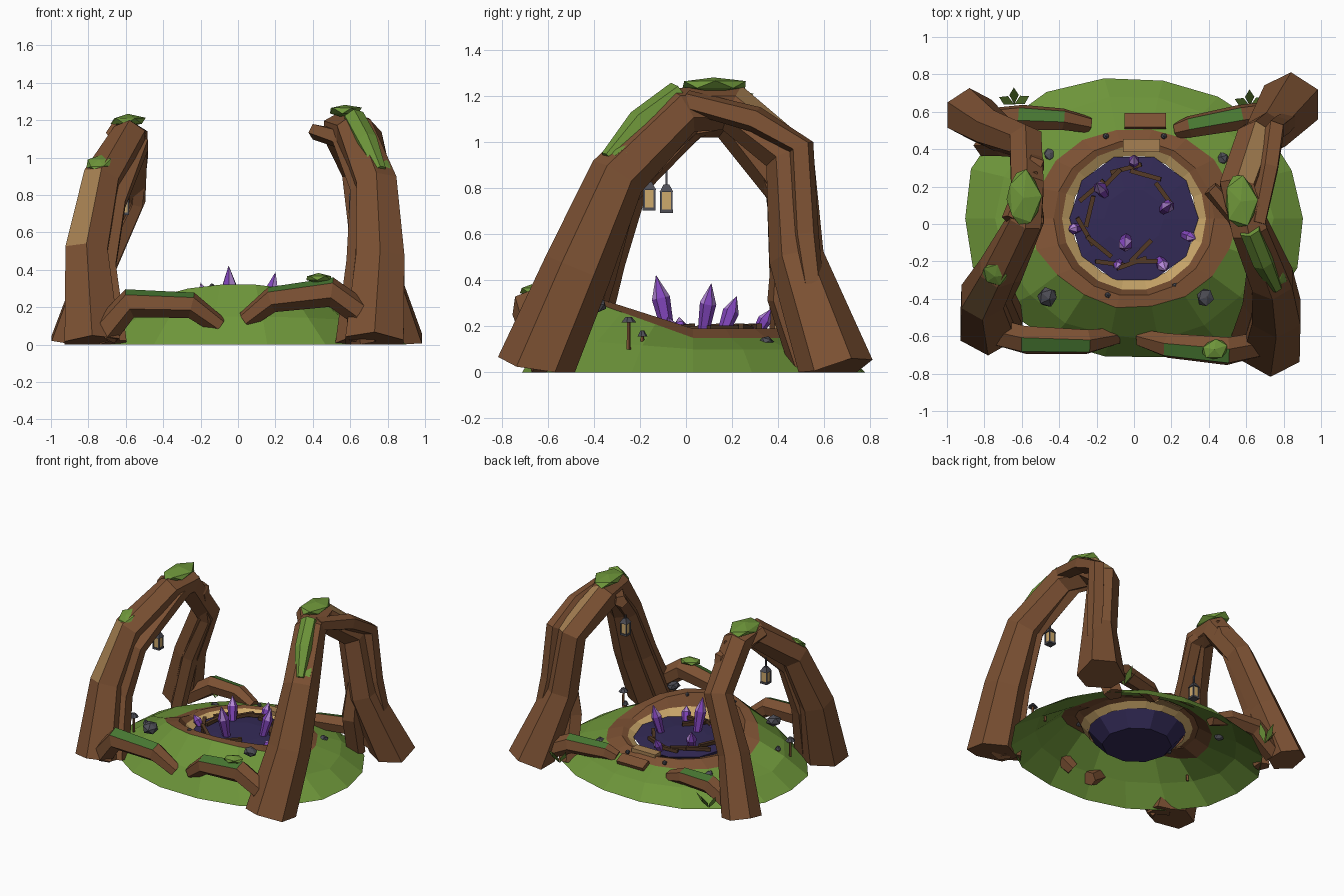
import bpy, bmesh, math, random
from mathutils import Vector, Matrix

random.seed(4)
cube = bpy.data.objects.get("Cube")
if cube:
    bpy.data.objects.remove(cube)


def material(name, *rgb):
    linear = [((c / 255 + .055) / 1.055) ** 2.4 for c in rgb] + [1]
    mat = bpy.data.materials.new(name)
    mat.use_nodes = True
    mat.diffuse_color = linear
    mat.node_tree.nodes["Principled BSDF"].inputs["Base Color"].default_value = linear
    return mat


BARK = material("bark_brown", 124, 81, 51)
PALE = material("pale_bark", 166, 128, 82)
SAND = material("sand_tan", 206, 170, 108)
GRASS = material("grass_green", 110, 150, 58)
MOSS = material("moss_green", 72, 120, 50)
WOOD = material("dark_wood", 84, 58, 38)
WATER = material("pool_indigo", 52, 43, 88)
CRYSTAL = material("crystal_purple", 130, 70, 188)
LILAC = material("crystal_lilac", 180, 136, 216)
STONE = material("stone_grey", 78, 78, 86)


def finish(name, bm, *mats, recalc=True):
    if recalc:
        bmesh.ops.recalc_face_normals(bm, faces=bm.faces)
    mesh = bpy.data.meshes.new(name)
    bm.to_mesh(mesh)
    bm.free()
    for mat in mats:
        mesh.materials.append(mat)
    obj = bpy.data.objects.new(name, mesh)
    bpy.context.collection.objects.link(obj)
    return obj


def limb(name, path, ref, paint=(), sides=6, mats=(BARK, PALE, MOSS)):
    """Faceted tube through (x, y, z, radius) points; paint = (segment, direction, slot)."""
    bm = bmesh.new()
    pts = [Vector(p[:3]) for p in path]
    rings = []
    for i, p in enumerate(pts):
        t = (pts[min(i + 1, len(pts) - 1)] - pts[max(i - 1, 0)]).normalized()
        u = Vector(ref)
        u = (u - t * u.dot(t)).normalized()
        v = t.cross(u)
        ring = []
        for k in range(sides):
            a = math.tau * (k + .5) / sides
            co = p + (u * math.cos(a) + v * math.sin(a)) * path[i][3]
            co.z = max(co.z, 0)
            ring.append(bm.verts.new(co))
        rings.append(ring)
    bands = []
    for a, b in zip(rings, rings[1:]):
        bands.append([bm.faces.new((a[k], a[(k + 1) % sides], b[(k + 1) % sides], b[k]))
                      for k in range(sides)])
    bm.faces.new(rings[0][::-1])
    bm.faces.new(rings[-1])
    bmesh.ops.recalc_face_normals(bm, faces=bm.faces)
    for seg, direction, slot in paint:
        best = max(bands[seg], key=lambda f: f.normal.dot(Vector(direction)))
        best.material_index = slot
    return finish(name, bm, *mats)


def solid(name, mat, loc, size, kind="box", rot=(0, 0, 0), sides=6, top=0, rough=0):
    """Box, tapered prism or blob, scaled to full size."""
    bm = bmesh.new()
    if kind == "box":
        bmesh.ops.create_cube(bm, size=1)
    elif kind == "prism":
        bmesh.ops.create_cone(bm, cap_ends=True, segments=sides, radius1=.5, radius2=top, depth=1)
    else:
        bmesh.ops.create_icosphere(bm, subdivisions=1, radius=.5)
    for v in bm.verts:
        v.co *= 1 + random.uniform(-rough, rough)
    obj = finish(name, bm, mat)
    obj.location, obj.scale, obj.rotation_euler = loc, size, rot
    return obj


# Grass mound with dirt ring and sandy pool wall: radius, depth squash, height, front lift
def mound():
    n = 18
    bm = bmesh.new()
    rows = [(.92, .835, 0, 0), (.74, .88, .1, .5), (.55, .88, .15, 1.15), (.43, .97, .19, .7),
            (.385, 1, .18, .25), (.335, 1, .15, 0)]
    rings = []
    for i, (r, squash, z, lift) in enumerate(rows):
        ring = []
        for k in range(n):
            a = math.tau * k / n
            wob = 1 + (random.uniform(-.03, .02) if i < 3 else 0)
            ring.append(bm.verts.new((r * wob * math.cos(a),
                                      r * wob * squash * math.sin(a) + .03,
                                      z * (1 + lift * max(0, -math.sin(a))))))
        rings.append(ring)
    for i, (a, b) in enumerate(zip(rings, rings[1:])):
        for k in range(n):
            j = (k + 1) % n
            bm.faces.new((a[k], a[j], b[j], b[k])).material_index = (0, 0, 1, 1, 2)[i]
    finish("ground_mound", bm, GRASS, BARK, SAND, recalc=False)


# Pool: a faceted lens with a gently domed surface and a deep underside
def pool():
    n = 10
    bm = bmesh.new()
    rings = [[bm.verts.new((r * math.cos(math.tau * k / n), r * math.sin(math.tau * k / n) + .03, z))
              for k in range(n)] for r, z in ((.16, .18), (.345, .165), (.24, .05))]
    for a, b in zip(rings, rings[1:]):
        for k in range(n):
            j = (k + 1) % n
            bm.faces.new((a[k], a[j], b[j], b[k]))
    bm.faces.new(rings[0])
    bm.faces.new(rings[-1])
    finish("pool", bm, WATER)


mound()
pool()

# Great arches with thinner strands wound along them
X, Z = (1, 0, 0), (0, 0, 1)
limb("right_arch", [(.73, -.65, 0, .18), (.76, -.47, .45, .15), (.74, -.3, .85, .125),
                    (.62, -.02, 1.14, .11), (.55, .2, 1.15, .105), (.65, .45, .94, .11),
                    (.71, .48, .5, .12), (.84, .65, 0, .17)], X, [(4, (.5, .5, .7), 1)])
limb("right_inner_strand", [(.6, -.6, 0, .08), (.65, -.43, .45, .07), (.66, -.26, .83, .06),
                            (.56, .03, 1.1, .06), (.41, .19, 1.14, .045)], X, sides=5)
limb("right_back_strand", [(.66, .0, 1.18, .05), (.72, .3, 1.1, .06), (.75, .5, .98, .06),
                           (.78, .52, .6, .06), (.82, .55, .38, .05)], X, sides=5)
limb("right_foot_strand", [(.62, .52, 0, .07), (.65, .42, .32, .07), (.68, .43, .65, .05)], X, sides=5)
limb("left_arch", [(-.78, -.54, 0, .17), (-.81, -.39, .5, .13), (-.73, -.25, .88, .11),
                   (-.58, .02, 1.11, .1), (-.57, .2, 1.1, .1), (-.58, .44, .8, .1),
                   (-.75, .5, .42, .11), (-.88, .59, 0, .14)], X,
     [(1, (-1, -.6, .2), 1)])
limb("left_inner_strand", [(-.66, -.5, 0, .08), (-.71, -.37, .42, .07), (-.65, -.27, .76, .06),
                           (-.53, .03, 1.07, .06), (-.55, .28, 1.1, .04)], X, sides=5)
limb("left_back_strand", [(-.66, .02, 1.14, .05), (-.53, .32, 1.01, .06), (-.55, .4, .75, .05),
                          (-.7, .42, .42, .06), (-.8, .42, 0, .06)], X, sides=5)
limb("right_moss_strip", [(.62, -.03, 1.21, .06), (.69, -.2, 1.085, .06), (.76, -.34, .93, .035)],
     X, mats=(GRASS,))

# Low roots crawling over the mound, mossy on top
UP = [(1, Z, 2)]
FRONT_TILT, BACK_TILT = (0, -.4, 1), (0, .3, 1)
limb("front_left_root", [(-.72, -.58, .06, .08), (-.58, -.62, .22, .08), (-.25, -.63, .21, .07),
                         (-.1, -.6, .1, .05)], FRONT_TILT, UP)
limb("front_right_root", [(.04, -.61, .13, .05), (.18, -.65, .24, .07), (.5, -.68, .28, .08),
                          (.64, -.65, .18, .075), (.68, -.6, .02, .08)], FRONT_TILT, UP)
limb("back_left_root", [(-.8, .55, .04, .07), (-.6, .57, .17, .07), (-.38, .56, .17, .06),
                        (-.24, .53, .12, .045)], BACK_TILT, UP)
limb("back_right_root", [(.8, .6, .06, .07), (.57, .57, .17, .07), (.3, .52, .16, .06),
                         (.23, .5, .13, .045)], BACK_TILT, UP)

# Moss cushions
for i, (loc, size, rot) in enumerate([
        ((.57, .12, 1.25), (.19, .32, .07), (0, 0, .1)),
        ((-.59, .14, 1.195), (.2, .34, .07), (0, 0, .1)),
        ((.77, -.3, .95), (.11, .16, .045), (.6, .3, 0)),
        ((-.74, -.27, .97), (.15, .16, .05), (.5, -.2, 0)),
        ((.43, -.67, .355), (.17, .12, .05), (0, 0, .3))]):
    solid(f"moss_cushion_{i}", GRASS, loc, size, "blob", rot, rough=.12)

# Hanging lanterns
for side, x, y, z in (("right", .62, -.16, .71), ("left", -.61, -.085, .7)):
    solid(side + "_lantern_base", STONE, (x, y, z), (.056, .056, .014))
    solid(side + "_lantern_glass", SAND, (x, y, z + .045), (.044, .044, .08))
    solid(side + "_lantern_cap", STONE, (x, y, z + .1), (.085, .085, .034), "prism",
          (0, 0, math.pi / 4), 4, .2)
    for dx in (-1, 1):
        for dy in (-1, 1):
            solid(side + "_lantern_post", STONE, (x + dx * .023, y + dy * .023, z + .045),
                  (.008, .008, .08))
    solid(side + "_lantern_hook", STONE, (x, y, z + .2), (.01, .01, .19))

# Crystals growing from the pool: base, tip, radius
LIT = [(1, (-1, -.3, 1), 1), (1, (.4, 1, .6), 1), (1, (.3, -.5, 1), 1)]
for i, (base, tip, r) in enumerate([
        ((-.04, -.07, .14), (-.05, -.13, .42), .04), ((.15, .07, .14), (.2, .11, .385), .036),
        ((-.15, .15, .14), (-.2, .22, .33), .036), ((0, .29, .14), (0, .37, .275), .03),
        ((.25, -.05, .14), (.33, -.08, .24), .03), ((-.28, -.02, .14), (-.35, -.03, .24), .03),
        ((.13, -.18, .14), (.17, -.25, .25), .034), ((-.07, -.19, .14), (-.1, -.24, .23), .025)]):
    base, tip = Vector(base), Vector(tip)
    path = [(*base.lerp(tip, f), r * s) for f, s in ((0, .6), (.65, 1), (1, .03))]
    limb(f"crystal_{i}", path, X, LIT, mats=(CRYSTAL, LILAC))

# Driftwood planks around the pool edge
for i in range(9):
    a = math.radians(75 + i * 24)
    r = .27 if i % 2 else .24
    solid(f"driftwood_{i}", WOOD, (r * math.cos(a), r * math.sin(a) + .03, .192),
          (.17, .024, .024), rot=(0, .1, a + math.pi / 2 + random.uniform(-.4, .4)))
for i, (x, y, turn) in enumerate([(.04, -.14, .8), (.05, -.2, 0), (.16, .16, 2.2)]):
    solid(f"loose_plank_{i}", WOOD, (x, y, .192), (.15, .024, .024), rot=(0, 0, turn))

# Steps at the back of the pool
solid("sand_step", PALE, (.04, .42, .19), (.2, .07, .03))
solid("bark_step", BARK, (.06, .55, .155), (.22, .08, .03), rot=(-.4, 0, 0))

# Stones and pebbles
for i, (x, y, z, s) in enumerate([(-.46, -.39, .25, .11), (.38, -.39, .29, .1),
                                  (-.45, .37, .13, .07), (.47, .35, .13, .07)]):
    solid(f"stone_{i}", STONE, (x, y, z), (s, s, s * .7), "blob", (.3, .2, i), rough=.15)
for i, (x, y, z) in enumerate([(-.41, -.11, .21), (-.14, -.38, .31), (.22, -.33, .29),
                               (-.15, .47, .175), (.16, .47, .175)]):
    solid(f"pebble_{i}", STONE, (x, y, z), (.035, .035, .035), "blob")

# Mushrooms under the arches
for side in (-1, 1):
    for j, (x, y, z, h, w) in enumerate([(.7, -.25, .1, .12, .07), (.64, -.19, .1, .06, .045)]):
        solid(f"mushroom_stem_{side}_{j}", BARK, (side * x, y, z + h / 2), (.02, .02, h),
              "prism", sides=5, top=.4)
        solid(f"mushroom_cap_{side}_{j}", STONE, (side * x, y, z + h + .008), (w, w, .025),
              "prism", sides=7, top=.2)

# Leafy tufts beside the back feet
for i, (x, y) in enumerate([(-.64, .64), (.62, .63)]):
    bm = bmesh.new()
    for k in range(3):
        turn = Matrix.Rotation(k * 1.1 + .5, 3, "Z")
        blade = [(0, 0, 0), (.05, -.025, .06), (.09, 0, .12), (.05, .025, .06)]
        bm.faces.new([bm.verts.new(turn @ Vector(p)) for p in blade])
    finish(f"leaf_tuft_{i}", bm, GRASS, recalc=False).location = (x, y, .03)
